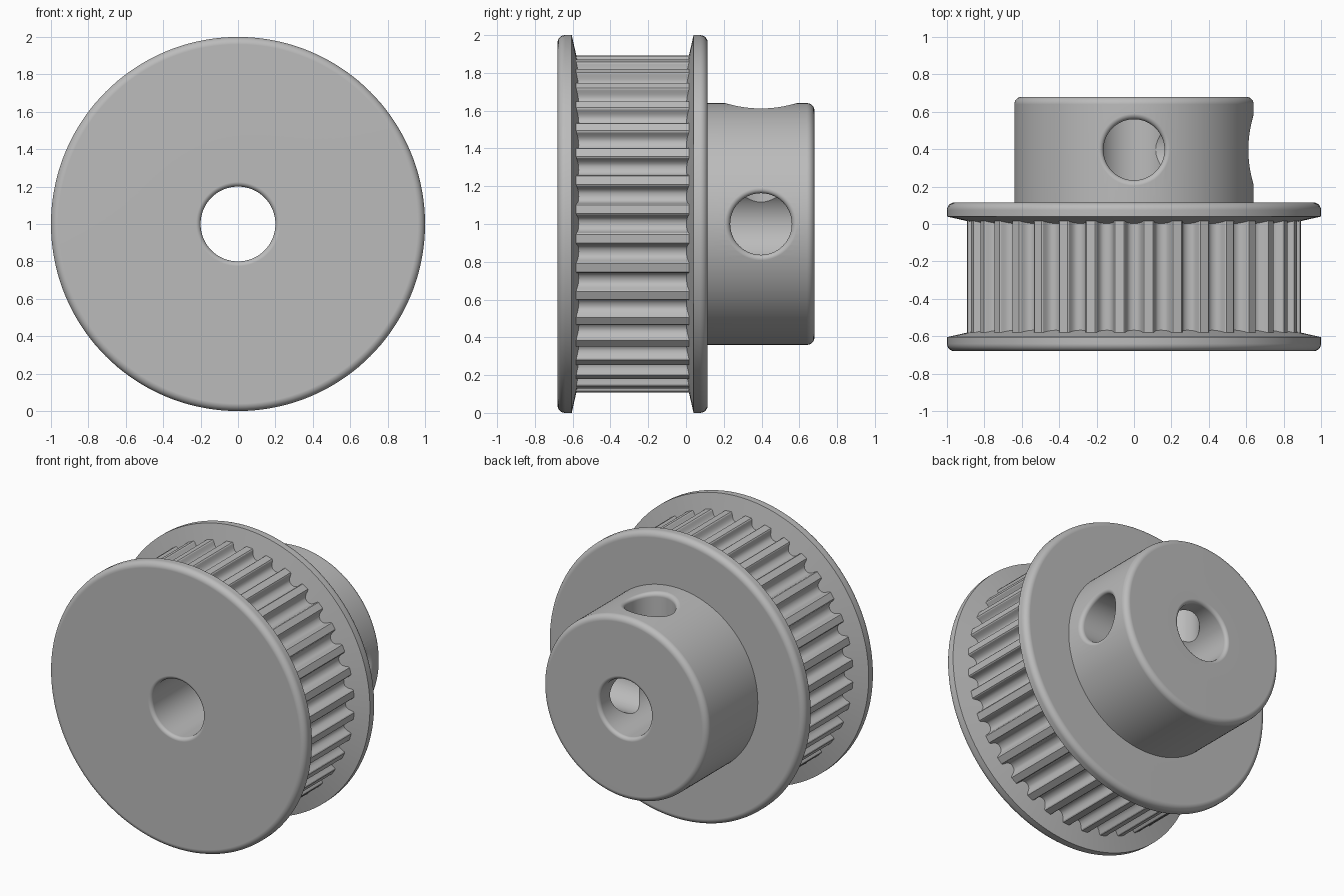
import bpy, bmesh
from math import sin, cos, pi, radians, sqrt
from mathutils import Matrix, Vector

cube = bpy.data.objects.get("Cube")
if cube:
    bpy.data.objects.remove(cube, do_unlink=True)

SEGMENTS, TEETH = 144, 36
BORE_R, HUB_R, CORE_R = 0.2, 0.64, 0.81
FRONT, BACK = -0.68, 0.68
FLANGE_BACK = 0.115
LIFT = Matrix.Translation((0, 0, 1))

metal = bpy.data.materials.new("grey metal")
metal.use_nodes = True
metal.diffuse_color = (0.5, 0.5, 0.5, 1)
metal.node_tree.nodes["Principled BSDF"].inputs["Base Color"].default_value = (0.5, 0.5, 0.5, 1)


def skin(name, rings, wrap=False, matrix=LIFT):
    """Join equal closed rings with quads; either cap the ends or wrap round."""
    bm = bmesh.new()
    rows = [[bm.verts.new(p) for p in ring] for ring in rings]
    n = len(rows[0])
    pairs = list(zip(rows, rows[1:])) + ([(rows[-1], rows[0])] if wrap else [])
    for a, b in pairs:
        for i in range(n):
            j = (i + 1) % n
            bm.faces.new((a[i], a[j], b[j], b[i]))
    if not wrap:
        bm.faces.new(rows[0])
        bm.faces.new(rows[-1])
    bmesh.ops.recalc_face_normals(bm, faces=bm.faces)
    bm.transform(matrix)
    mesh = bpy.data.meshes.new(name)
    bm.to_mesh(mesh)
    bm.free()
    mesh.materials.append(metal)
    obj = bpy.data.objects.new(name, mesh)
    bpy.context.collection.objects.link(obj)
    return obj


def fillet(r, y, size, start, steps=6):
    """Quarter arc of (radius, y) points about a centre, from a start angle."""
    return [(r + size * cos(start + pi / 2 * k / steps),
             y + size * sin(start + pi / 2 * k / steps)) for k in range(steps + 1)]


def select_only(obj):
    bpy.ops.object.select_all(action='DESELECT')
    obj.select_set(True)
    bpy.context.view_layer.objects.active = obj


def finish(obj, angle):
    select_only(obj)
    bpy.ops.object.shade_smooth_by_angle(angle=radians(angle))
    weighted = obj.modifiers.new("even shading", 'WEIGHTED_NORMAL')
    weighted.keep_sharp = True


# Turned body: bore, two flanges with sloped inner faces, core and hub
edge, lip = 0.04, 0.025
profile = fillet(BORE_R + lip, FRONT + lip, lip, pi)
profile += fillet(1 - edge, FRONT + edge, edge, -pi / 2)
profile += [(1, -0.605), (CORE_R, -0.562), (CORE_R, -0.003), (1, 0.04)]
profile += fillet(1 - edge, FLANGE_BACK - edge, edge, 0)
profile += [(HUB_R, FLANGE_BACK)]
profile += fillet(HUB_R - edge, BACK - edge, edge, 0)
profile += fillet(BORE_R + lip, BACK - lip, lip, pi / 2)
angles = [2 * pi * i / SEGMENTS for i in range(SEGMENTS)]
body = skin("pulley_body", [[(r * cos(a), y, r * sin(a)) for a in angles]
                            for r, y in profile], wrap=True)

# Set screw holes with rounded rims, on the top and on the left
HOLE_R, HOLE_Y, RIM = 0.163, 0.397, 0.03


def hole_ring(r, drop):
    """Ring that follows the curve of the hub, lowered by a drop."""
    return [(r * cos(a), HOLE_Y + r * sin(a),
             sqrt(HUB_R ** 2 - (r * cos(a)) ** 2) - drop) for a in angles[::2]]


rings = [[(HOLE_R * cos(a), HOLE_Y + HOLE_R * sin(a), 0) for a in angles[::2]]]
for k in range(7):
    a = pi / 2 * k / 6
    rings.append(hole_ring(HOLE_R + RIM * (1 - cos(a)), RIM * (1 - sin(a))))
rings.append(hole_ring(HOLE_R + RIM * 1.3, -0.1))
for turn in (0, pi / 2):
    cutter = skin("screw_hole_cutter", rings, matrix=LIFT @ Matrix.Rotation(turn, 4, 'Y'))
    cutter.hide_render = True
    cut = body.modifiers.new("screw hole", 'BOOLEAN')
    cut.operation, cut.solver, cut.object = 'DIFFERENCE', 'EXACT', cutter
    select_only(body)
    bpy.ops.object.modifier_apply(modifier=cut.name)
    bpy.data.objects.remove(cutter, do_unlink=True)
finish(body, 32)

# Toothed belt ring: round-bottomed grooves between narrow flat lands
TIP_R, DEPTH = 0.895, 0.06
half_groove = [(3.5, 0), (3.1, 0.006), (2.85, 0.018), (2.6, 0.032),
               (2.1, 0.046), (1.3, 0.056), (0, DEPTH)]
groove = [(-a, d) for a, d in half_groove] + [(a, d) for a, d in half_groove[-2::-1]]
outline = [(radians(360 / TEETH * t + a), TIP_R - d) for t in range(TEETH) for a, d in groove]


def tooth_ring(y, radius=None):
    return [((radius or r) * cos(a), y, (radius or r) * sin(a)) for a, r in outline]


y0, y1, inner = -0.6, 0.035, CORE_R - 0.02
teeth = skin("belt_teeth", [tooth_ring(y0, inner), tooth_ring(y0),
                            tooth_ring(y1), tooth_ring(y1, inner)], wrap=True)
finish(teeth, 28)
